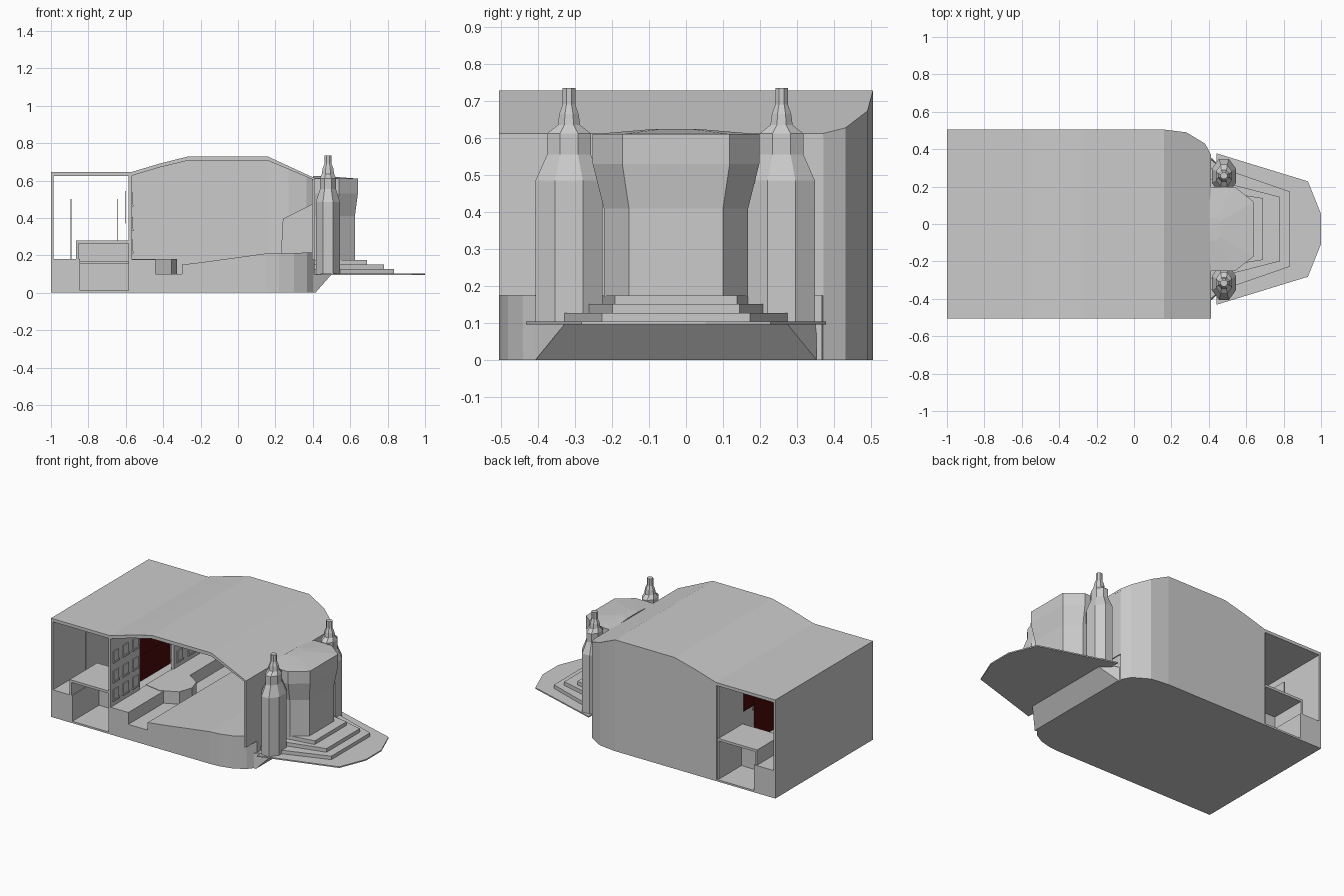
import bpy, bmesh, math
from mathutils import Vector

if "Cube" in bpy.data.objects:
    bpy.data.objects.remove(bpy.data.objects["Cube"])


def mesh_obj(name, bm):
    bmesh.ops.recalc_face_normals(bm, faces=bm.faces)
    me = bpy.data.meshes.new(name)
    bm.to_mesh(me)
    bm.free()
    ob = bpy.data.objects.new(name, me)
    bpy.context.collection.objects.link(ob)
    return ob


def prism(name, pts, axis, a, b):
    """Extrude a 2D outline: axis 'y' uses (x, z) points, axis 'z' uses (x, y)."""
    bm = bmesh.new()
    put = (lambda p, t: (p[0], t, p[1])) if axis == 'y' else (lambda p, t: (p[0], p[1], t))
    lo = [bm.verts.new(put(p, a)) for p in pts]
    hi = [bm.verts.new(put(p, b)) for p in pts]
    bm.faces.new(lo)
    bm.faces.new(hi)
    for i in range(len(pts)):
        j = (i + 1) % len(pts)
        bm.faces.new((lo[i], lo[j], hi[j], hi[i]))
    return mesh_obj(name, bm)


def box(name, x0, x1, y0, y1, z0, z1):
    return prism(name, [(x0, y0), (x1, y0), (x1, y1), (x0, y1)], 'z', z0, z1)


def loft(name, rings):
    """Skin a stack of equal-length rings of 3D points, capped at both ends."""
    bm = bmesh.new()
    rows = [[bm.verts.new(p) for p in r] for r in rings]
    n = len(rows[0])
    for lo, hi in zip(rows, rows[1:]):
        for i in range(n):
            j = (i + 1) % n
            bm.faces.new((lo[i], lo[j], hi[j], hi[i]))
    bm.faces.new(rows[0])
    bm.faces.new(rows[-1])
    return mesh_obj(name, bm)


def boolean(ob, tool, op):
    """Apply a boolean and remove the tool."""
    m = ob.modifiers.new('cut', 'BOOLEAN')
    m.operation, m.object, m.solver = op, tool, 'EXACT'
    dg = bpy.context.evaluated_depsgraph_get()
    dg.update()
    ob.data = bpy.data.meshes.new_from_object(ob.evaluated_get(dg))
    ob.modifiers.clear()
    bpy.data.objects.remove(tool)


# building outlines
W = .505
roof_top = [(-1, .645), (-.57, .645), (-.42, .69), (-.27, .728), (.16, .728), (.412, .612)]
roof_low = [(.412, .6), (.16, .706), (-.27, .706), (-.42, .67), (-.57, .625), (-1, .625)]
back_curve = [(.412, .37), (.38, .43), (.28, .49), (.16, W)]
front_curve = [(.15, -W), (.22, -.5), (.3, -.48), (.37, -.44), (.41, -.39)]

# roof slab, rounded at the back right corner
roof = prism('roof', roof_top + roof_low, 'y', -W, W)
boolean(roof, prism('tool', [(-1.1, -.6), (.412, -.6)] + back_curve + [(.16, .506), (-1.1, .506)], 'z', -1, 2),
        'INTERSECT')

# back wall follows the rounded corner and stops under the roof
inner = [(.16, .49), (.27, .476), (.367, .42), (.398, .366)]
back = prism('back_wall', [(-.575, W), (-.575, .49)] + inner + back_curve, 'z', 0, 1)
boolean(back, prism('tool', [(-1.1, -.1), (.5, -.1), (.5, .562), (.412, .604), (.16, .715), (-.27, .715),
        (-.42, .68), (-.57, .635), (-1.1, .635)], 'y', -.6, .6), 'INTERSECT')

# raked auditorium floor
floor = prism('auditorium_base', [(-.575, 0), (.45, 0), (.45, .216), (.15, .21), (-.2, .162), (-.3, .15), (-.3, .1),
              (-.44, .1), (-.44, .178), (-.575, .178)], 'y', -.6, .6)
boolean(floor, prism('tool', [(-.575, -W)] + front_curve + [(.405, .365), (.375, .42), (.28, .48), (.16, .495),
        (-.575, .495)], 'z', -.1, 1), 'INTERSECT')

# end walls
box('left_wall', -1, -.986, -W, W, 0, .63)
box('right_wall', .396, .411, -W, .372, .175, .603)

# stage wall with opening, relief window frames on the house side
for a, b in ((-W, -.2), (.15, W - .01)):
    box('stage_wall', -.585, -.568, a, b, 0, .63)
    for k in range(3):
        y = a + (b - a) * (k + .5) / 3
        for z in (.25, .37, .5):
            box('window_frame', -.57, -.562, y - .026, y + .026, z - .03, z + .035)
            box('window_sill', -.57, -.558, y - .033, y + .033, z - .04, z - .03)
box('stage_lintel', -.585, -.568, -.2, .15, .54, .63)

# thrust stage
prism('thrust_stage', [(-.575, -.13), (-.46, -.15), (-.355, -.1), (-.325, -.01), (-.35, .07), (-.43, .125),
      (-.575, .125)], 'z', .09, .181)

# backstage floor, landings and screen
box('backstage_block', -.99, -.845, -W, W, 0, .18)
box('backstage_floor', -.85, -.57, -.25, .27, .155, .17)
box('backstage_bottom', -.85, -.57, -W, W, 0, .012)
for a, b in ((-W, -.22), (.25, W - .005)):
    box('landing_top', -.865, -.582, a, b, .264, .28)
    box('landing_side', -.865, -.852, a, b, .18, .266)
for a in (-.23, .25):
    box('landing_back', -.86, -.582, a, a + .012, .01, .27)
box('backstage_screen', -.896, -.89, -.3, .3, .18, .5)

# curtains
red = bpy.data.materials.new('dark_red')
red.diffuse_color = (.07, .003, .003, 1)
red.use_nodes = True
red.node_tree.nodes["Principled BSDF"].inputs["Base Color"].default_value = red.diffuse_color
for ob in (box('curtain_drape', -.645, -.641, -.12, .22, .15, .5),
           box('curtain_valance', -.602, -.598, -.2, .26, .37, .545)):
    ob.data.materials.append(red)

# balcony at the rear of the auditorium
prism('balcony', [(.23, .21), (.4, .21), (.4, .475), (.24, .395)], 'y', .05, .36)

# entrance platform with undercut support narrowing towards the outside
C = -.027
loft('platform_support', [[(.40, C - .38, 0), (.414, C - .38, 0), (.414, C + .38, 0), (.40, C + .38, 0)],
                          [(.40, C - .38, .098), (.5, C - .3, .098), (.5, C + .3, .098), (.40, C + .38, .098)]])
prism('platform', [(.44, C + .405), (.93, C + .255), (1, C + .08), (1, C - .08), (.93, C - .255), (.44, C - .405)],
      'z', .096, .104)

# entrance steps
for x, tip, root, z in ((.835, .2, .325, .127), (.78, .172, .265, .151), (.69, .165, .222, .175)):
    prism('entrance_step', [(.41, C - root), (x - .36, C - root), (x, C - tip), (x, C + tip), (x - .36, C + root),
          (.41, C + root)], 'z', .098, z)


# entrance bay flaring towards the top
def bay_ring(xf, xs, half, side, z):
    return [(.4, C - side, z), (xs, C - side, z), (xf, C - half, z),
            (xf, C + half, z), (xs, C + side, z), (.4, C + side, z)]


loft('entrance_bay', [bay_ring(.625, .53, .127, .195, .17), bay_ring(.625, .53, .127, .195, .41),
                      bay_ring(.641, .54, .145, .225, .53), bay_ring(.641, .54, .145, .225, .61),
                      bay_ring(.46, .44, .04, .06, .624)])

# octagonal towers with stepped caps
profile = [(.09, .098), (.09, .485), (.059, .555), (.059, .612), (.03, .635), (.026, .665), (.017, .69), (.017, .735)]
for cy in (-.316, .258):
    rings = []
    for r, z in profile:
        R = r / math.cos(math.pi / 8)
        xs = .72 if z < .63 else 1.1
        rings.append([Vector((.481 + xs * R * math.cos(t), cy + R * math.sin(t), z))
                      for t in [math.pi / 8 + k * math.pi / 4 for k in range(8)]])
    loft('tower', rings)
